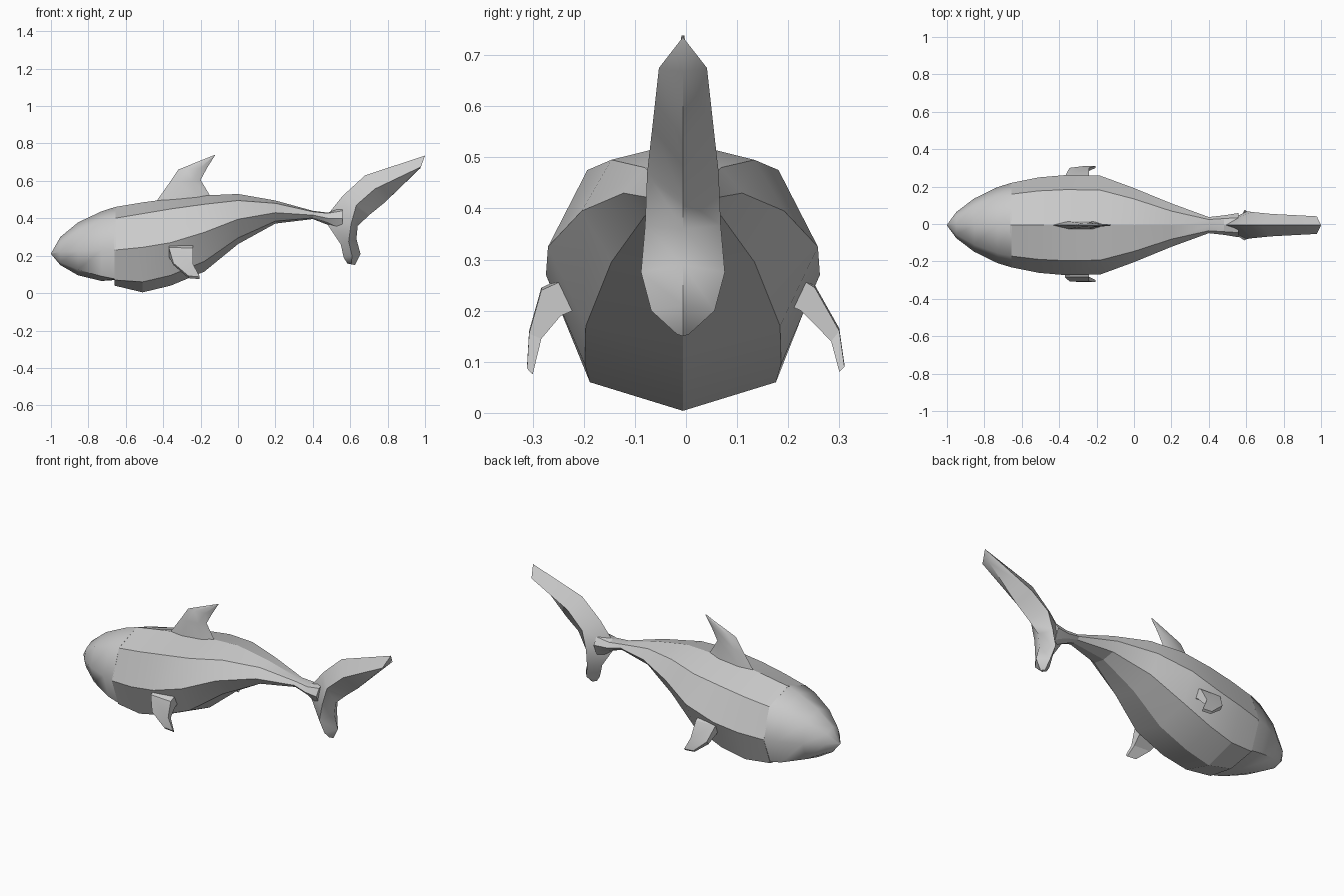
import bpy, bmesh
from math import radians

if "Cube" in bpy.data.objects:
    bpy.data.objects.remove(bpy.data.objects["Cube"])

YC = -0.006  # slight sideways offset of the body centre


def loft(name, rings, angle):
    """Skin a list of equal-length closed rings, capping both ends."""
    bm = bmesh.new()
    vs = [[bm.verts.new(p) for p in r] for r in rings]
    n = len(rings[0])
    for a, b in zip(vs, vs[1:]):
        for i in range(n):
            j = (i + 1) % n
            bm.faces.new((a[i], a[j], b[j], b[i]))
    bm.faces.new(vs[0])
    bm.faces.new(vs[-1])
    bmesh.ops.remove_doubles(bm, verts=bm.verts, dist=1e-5)
    bmesh.ops.recalc_face_normals(bm, faces=bm.faces)
    me = bpy.data.meshes.new(name)
    bm.to_mesh(me)
    bm.free()
    ob = bpy.data.objects.new(name, me)
    bpy.context.collection.objects.link(ob)
    bpy.ops.object.select_all(action='DESELECT')
    ob.select_set(True)
    bpy.context.view_layer.objects.active = ob
    bpy.ops.object.shade_smooth_by_angle(angle=radians(angle))
    return ob


def section(x, top, ridge, side, low, bottom):
    """Eight-sided symmetric body section; pairs are (half width, z)."""
    half = [ridge, side, low]
    pts = [(0, top)] + half + [(0, bottom)] + [(-y, z) for y, z in reversed(half)]
    return [(x, YC + y, z) for y, z in pts]


# Body: faceted hull from the gills to the tail stalk
loft("body", [section(*s) for s in (
    (-.66, .46, (.165, .40), (.225, .23), (.165, .07), .04),
    (-.51, .485, (.183, .425), (.255, .245), (.182, .06), .004),
    (-.36, .505, (.19, .45), (.268, .27), (.192, .095), .04),
    (-.18, .522, (.187, .475), (.264, .325), (.19, .17), .115),
    (0, .53, (.14, .495), (.198, .395), (.14, .295), .262),
    (.2, .495, (.075, .48), (.116, .43), (.075, .385), .372),
    (.40, .44, (.03, .435), (.043, .417), (.03, .402), .396),
    (.48, .43, (.035, .427), (.052, .40), (.035, .38), .365),
    (.56, .46, (.04, .44), (.065, .40), (.04, .34), .30),
)], 20)

# Head: smooth rounded snout
loft("head", [section(*s) for s in (
    (-1.0, .212, (.001, .212), (.002, .211), (.001, .21), .21),
    (-.95, .30, (.05, .275), (.07, .22), (.05, .165), .15),
    (-.855, .378, (.105, .335), (.142, .225), (.11, .125), .095),
    (-.73, .437, (.15, .385), (.203, .23), (.155, .09), .065),
    (-.655, .461, (.166, .402), (.226, .23), (.165, .075), .07),
)], 50)


# Tail: thick crescent lofted from the lower tip to the upper tip
def tail_ring(lead, trail, w, mid=.5):
    (x0, z0), (x1, z1) = lead, trail
    xm, zm = x0 + (x1 - x0) * mid, z0 + (z1 - z0) * mid
    return [(x0, YC, z0), (xm, YC + w, zm), (x1, YC, z1), (xm, YC - w, zm)]


loft("tail", [tail_ring(*r) for r in (
    ((.585, .158), (.625, .15), .012),
    ((.565, .19), (.655, .21), .062),
    ((.55, .26), (.633, .29), .082),
    ((.46, .395), (.64, .36), .074, .8),
    ((.56, .52), (.705, .42), .07),
    ((.68, .63), (.785, .485), .06),
    ((1.0, .735), (.975, .668), .047, .9),
)], 60)

# Dorsal fin: swept blade, thin at both edges and the tip
def fin_ring(lead, trail, t):
    (x0, z0), (x1, z1) = lead, trail
    ring = [(x0, YC, z0)]
    ring += [(x0 + (x1 - x0) * f, YC + t, z0 + (z1 - z0) * f) for f in (.3, .75)]
    ring += [(x1, YC, z1)]
    ring += [(x0 + (x1 - x0) * f, YC - t, z0 + (z1 - z0) * f) for f in (.75, .3)]
    return ring


loft("dorsal_fin", [fin_ring(*r) for r in (
    ((-.45, .47), (-.14, .49), .022),
    ((-.43, .50), (-.152, .525), .02),
    ((-.37, .585), (-.20, .605), .015),
    ((-.32, .66), (-.165, .67), .01),
    ((-.13, .737), (-.122, .738), .003),
)], 25)


# Pectoral fins: bent tapering slabs hanging from the flanks
def pectoral(name, rings):
    # each ring: front x, rear x, outer (y, z), inner (y, z)
    loft(name, [[(a, o[0], o[1]), (b, o[0], o[1] - .005),
                 (b, i[0], i[1] - .005), (a, i[0], i[1])]
                for a, b, o, i in rings], 25)


pectoral("pectoral_fin_left", [
    (-.37, -.24, (-.25, .26), (-.21, .21)),
    (-.37, -.24, (-.283, .245), (-.245, .195)),
    (-.345, -.24, (-.307, .16), (-.283, .15)),
    (-.265, -.205, (-.311, .092), (-.30, .08))])
pectoral("pectoral_fin_right", [
    (-.37, -.24, (.22, .27), (.19, .22)),
    (-.37, -.24, (.252, .25), (.225, .205)),
    (-.345, -.24, (.300, .165), (.284, .145)),
    (-.265, -.205, (.310, .095), (.30, .085))])
